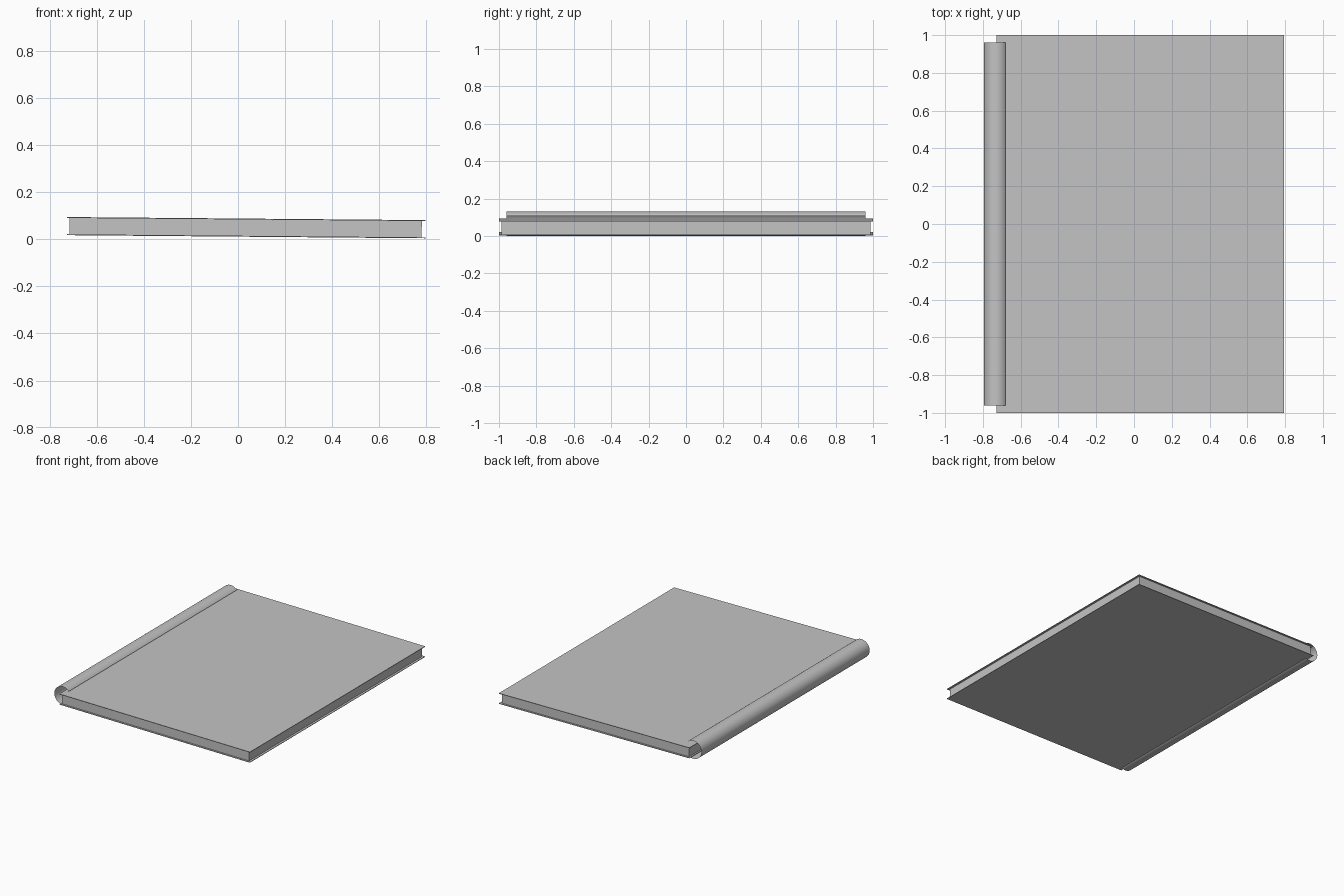
import bpy, bmesh, math

old = bpy.data.objects.get("Cube")
if old:
    bpy.data.objects.remove(old, do_unlink=True)

grey = bpy.data.materials.new("plain grey")
grey.use_nodes = True
COLOR = (0.55, 0.55, 0.55, 1)
grey.diffuse_color = COLOR
grey.node_tree.nodes["Principled BSDF"].inputs["Base Color"].default_value = COLOR

TILT = 0.0086  # the book rests on its spine, so it slopes down to the fore edge


def add_object(name, bm):
    mesh = bpy.data.meshes.new(name)
    bm.to_mesh(mesh)
    bm.free()
    mesh.materials.append(grey)
    obj = bpy.data.objects.new(name, mesh)
    bpy.context.collection.objects.link(obj)
    return obj


def slab(name, size, center):
    bm = bmesh.new()
    bmesh.ops.create_cube(bm, size=1)
    bmesh.ops.scale(bm, vec=size, verts=bm.verts)
    obj = add_object(name, bm)
    obj.location = center
    obj.rotation_euler.y = TILT
    return obj


# Covers and page block
slab("bottom_cover", (1.522, 2, 0.004), (0.034, 0, 0.0125))
slab("top_cover", (1.522, 2, 0.004), (0.034, 0, 0.0855))
slab("pages", (1.495, 1.974, 0.069), (0.0325, 0, 0.049))

# Spine: an open, thin curved sheet wrapped around the bound edge
RADIUS, CENTER_X, HALF_LENGTH, STEPS = 0.0655, -0.7295, 0.96, 28
START, END = math.radians(41), math.radians(300)
bm = bmesh.new()
rows = []
for i in range(STEPS + 1):
    a = START + (END - START) * i / STEPS
    x = CENTER_X + RADIUS * math.cos(a)
    z = RADIUS + RADIUS * math.sin(a)
    rows.append([bm.verts.new((x, y, z)) for y in (-HALF_LENGTH, HALF_LENGTH)])
for (a0, a1), (b0, b1) in zip(rows, rows[1:]):
    bm.faces.new((a0, a1, b1, b0)).smooth = True
add_object("spine", bm)
